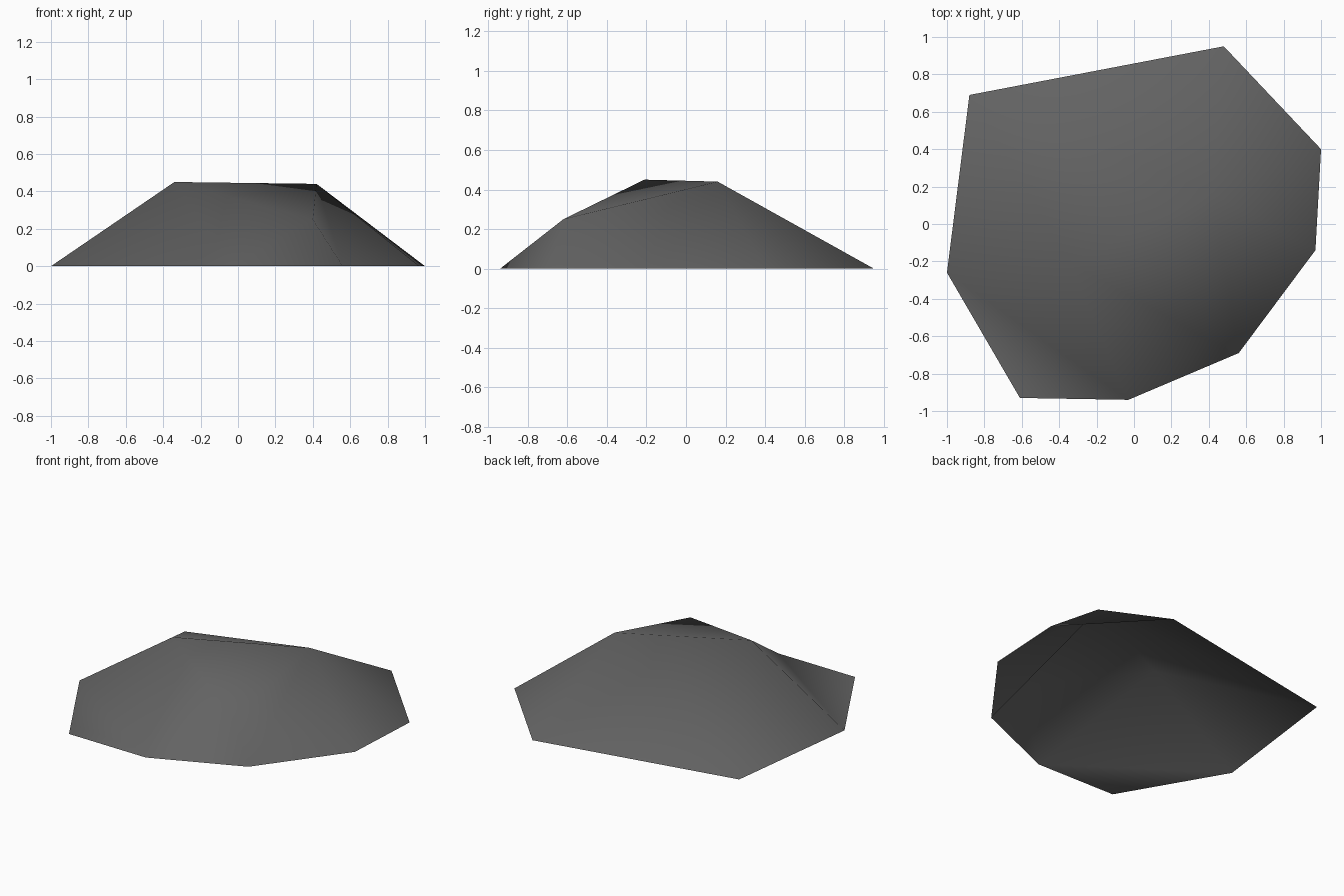
import bpy
import bmesh

cube = bpy.data.objects.get("Cube")
if cube:
    bpy.data.objects.remove(cube)

# Stone colour
stone = bpy.data.materials.new("dark grey stone")
stone.use_nodes = True
colour = (0.125, 0.125, 0.125, 1)
stone.diffuse_color = colour
shader = next(n for n in stone.node_tree.nodes if n.type == 'BSDF_PRINCIPLED')
shader.inputs["Base Color"].default_value = colour
shader.inputs["Roughness"].default_value = 0.9

bm = bmesh.new()

# Ground outline, clockwise from the back right corner
outline = [(-0.88, 0.69), (0.48, 0.95), (1.0, 0.40), (0.97, -0.14),
           (0.56, -0.69), (-0.03, -0.94), (-0.61, -0.93), (-1.0, -0.26)]
base = [bm.verts.new((x, y, 0)) for x, y in outline]

# Raised corners
crest = bm.verts.new((-0.34, -0.21, 0.45))
peak = bm.verts.new((0.42, 0.16, 0.44))
ledge = bm.verts.new((0.40, -0.62, 0.25))


def fan(centre, ring):
    """Triangles from a centre to a clockwise run of corners."""
    for a, b in zip(ring, ring[1:]):
        bm.faces.new((centre, b, a))


# Facets around each raised corner
fan(peak, base[:5] + [ledge, crest, base[0]])
fan(crest, [ledge, base[5], base[7], base[0]])
fan(ledge, base[4:6])

# Flat toe at the front
fan(base[6], [base[7], base[5]])

# Open-bottomed, smooth-shaded rock
for face in bm.faces:
    face.smooth = True
mesh = bpy.data.meshes.new("rock")
bm.to_mesh(mesh)
bm.free()
mesh.materials.append(stone)
rock = bpy.data.objects.new("rock", mesh)
bpy.context.collection.objects.link(rock)
